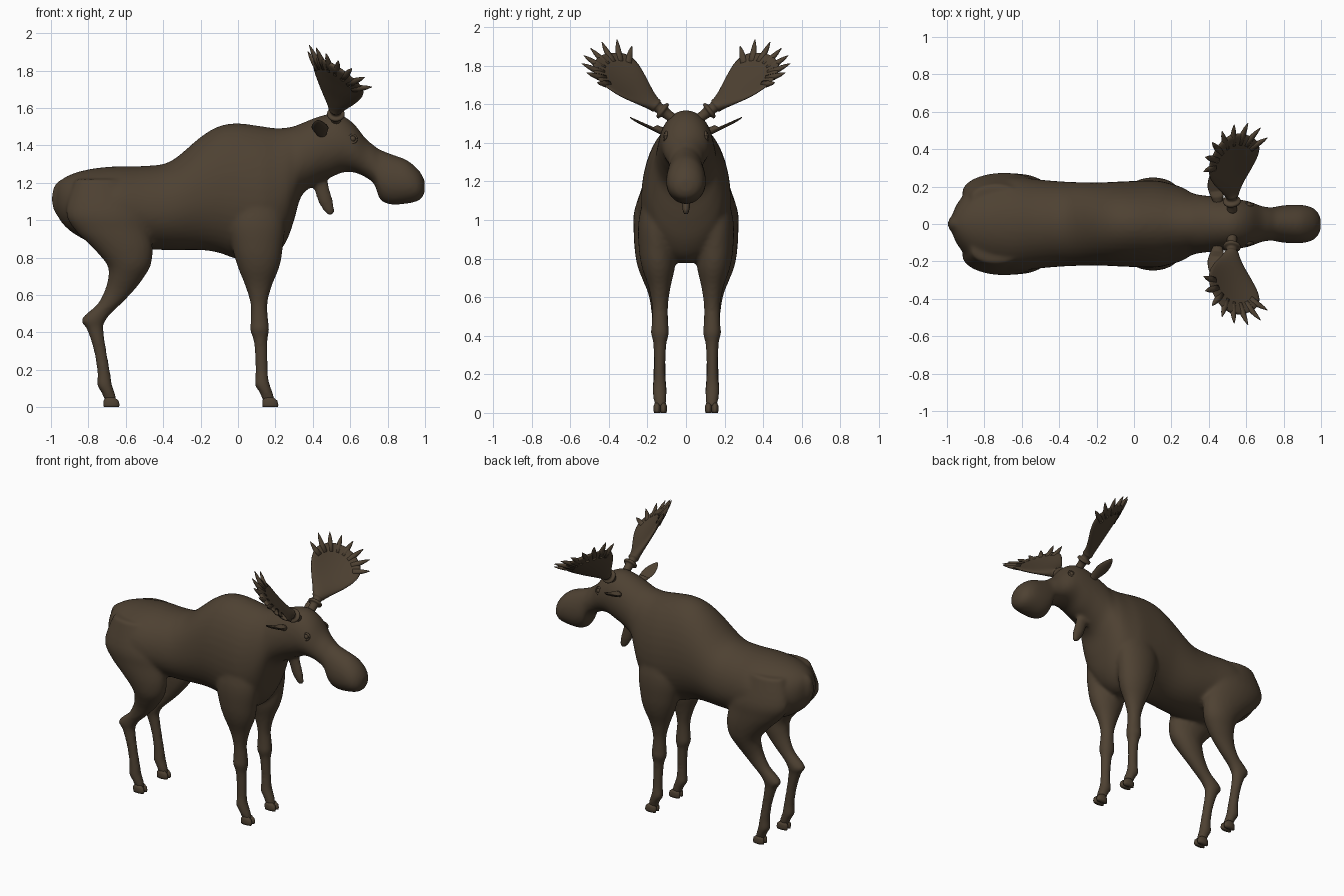
import bpy, bmesh, math
from mathutils import Vector

hide = bpy.data.materials.new("dark_brown_hide")
hide.diffuse_color = (0.076, 0.053, 0.032, 1)


def refine(rows, k=4):
    """Catmull-Rom interpolation between rows of numbers."""
    out, n = [], len(rows)
    for i in range(n - 1):
        p0, p1, p2, p3 = (rows[min(max(i + d, 0), n - 1)] for d in (-1, 0, 1, 2))
        for j in range(k):
            t = j / k
            out.append([0.5 * (2 * b + (c - a) * t + (2 * a - 5 * b + 4 * c - d) * t * t
                               + (3 * b - a - 3 * c + d) * t ** 3)
                        for a, b, c, d in zip(p0, p1, p2, p3)])
    return out + [list(rows[-1])]


def ring(c, a, b, low=None, n=24):
    """Ellipse of points; 'low' is the half axis used for the lower half."""
    pts = []
    for i in range(n):
        t = 2 * math.pi * i / n
        s = math.sin(t)
        pts.append(Vector(c) + Vector(a) * math.cos(t) + Vector(b if s > 0 or low is None else low) * s)
    return pts


def loft(bm, rings):
    vs = [[bm.verts.new(p) for p in r] for r in rings]
    n = len(vs[0])
    fs = [bm.faces.new((r[i], r[(i + 1) % n], q[(i + 1) % n], q[i]))
          for r, q in zip(vs, vs[1:]) for i in range(n)]
    fs += [bm.faces.new(vs[0][::-1]), bm.faces.new(vs[-1])]
    bmesh.ops.recalc_face_normals(bm, faces=fs)


def finish(bm, name, mirror=True):
    me = bpy.data.meshes.new(name)
    bm.to_mesh(me)
    bm.free()
    me.materials.append(hide)
    for p in me.polygons:
        p.use_smooth = True
    ob = bpy.data.objects.new(name, me)
    bpy.context.collection.objects.link(ob)
    if mirror:
        m = ob.modifiers.new("mirror", 'MIRROR')
        m.use_axis = (False, True, False)
        m.use_mirror_merge = False
    return ob


def ball(bm, c, r):
    """Ellipsoid with radii r."""
    rows = [math.pi * (i / 10 - 0.5) for i in range(11)]
    loft(bm, [ring((c[0], c[1], c[2] + r[2] * math.sin(t)),
                   (r[0] * max(math.cos(t), 0.02), 0, 0), (0, r[1] * max(math.cos(t), 0.02), 0), n=16)
              for t in rows])


# Trunk, neck and head: x, top, bottom, half width
trunk = [(-.975, 1.17, 1.05, .04), (-.945, 1.215, .99, .11), (-.88, 1.25, .93, .185),
         (-.78, 1.275, .88, .235), (-.65, 1.288, .86, .255), (-.5, 1.29, .845, .237),
         (-.36, 1.315, .84, .226), (-.2, 1.445, .84, .222), (-.1, 1.503, .825, .226),
         (0, 1.518, .79, .23), (.12, 1.503, .775, .232), (.2, 1.492, .81, .215),
         (.26, 1.495, .89, .195), (.30, 1.503, 1.0, .172), (.34, 1.518, 1.13, .158),
         (.42, 1.55, 1.195, .148), (.5, 1.57, 1.23, .14), (.56, 1.558, 1.255, .132),
         (.62, 1.515, 1.255, .12), (.68, 1.44, 1.23, .097), (.73, 1.397, 1.19, .09),
         (.76, 1.377, 1.11, .094), (.82, 1.353, 1.083, .102), (.9, 1.323, 1.088, .102),
         (.955, 1.28, 1.1, .088), (.985, 1.24, 1.12, .06), (.998, 1.21, 1.15, .03)]
body = bmesh.new()
rings = []
for x, top, bot, w in refine(trunk):
    zc = bot + 0.45 * (top - bot)
    rings.append(ring((x, 0, zc), (0, w, 0), (0, 0, top - zc), (0, 0, zc - bot), n=40))
loft(body, rings)

# Legs: z, x centre, x radius, y centre, y radius
front_leg = [(1.18, .1, .1, .14, .06), (1.0, .1, .15, .152, .094), (.85, .105, .135, .15, .095),
             (.75, .11, .112, .143, .085), (.65, .11, .072, .137, .057), (.55, .112, .045, .135, .042),
             (.46, .115, .048, .135, .044), (.41, .116, .052, .135, .047), (.36, .12, .038, .135, .035),
             (.25, .125, .033, .137, .03), (.17, .127, .034, .137, .032), (.12, .13, .041, .137, .038),
             (.08, .15, .036, .135, .035), (.035, .165, .034, .133, .03)]
hind_leg = [(1.22, -.74, .13, .14, .07), (1.05, -.71, .21, .168, .1), (.95, -.675, .2, .172, .1),
            (.85, -.615, .16, .172, .095), (.76, -.583, .117, .167, .085), (.69, -.6, .095, .155, .07),
            (.62, -.637, .078, .145, .052), (.55, -.69, .064, .14, .043), (.5, -.745, .066, .137, .042),
            (.46, -.775, .066, .135, .044), (.42, -.765, .045, .135, .036), (.3, -.737, .034, .137, .031),
            (.18, -.717, .035, .137, .033), (.12, -.714, .041, .137, .038),
            (.08, -.695, .036, .135, .035), (.035, -.68, .034, .133, .03)]
for leg in (front_leg, hind_leg):
    for side in (-1, 1):
        loft(body, [ring((x, side * y, z), (rx, 0, 0), (0, ry, 0)) for z, x, rx, y, ry in refine(leg)])

# Tail and throat bell
ball(body, (-.945, 0, 1.115), (.052, .05, .1))
bell = [(1.25, .42, .05, .028), (1.17, .447, .043, .026), (1.1, .468, .041, .025),
        (1.05, .487, .03, .02), (1.022, .496, .012, .01)]
loft(body, [ring((x, 0, z), (rx, 0, 0), (0, ry, 0)) for z, x, rx, ry in refine(bell)])

# Fuse everything into one smooth hide
ob = finish(body, "body", mirror=False)
rm = ob.modifiers.new("fuse", 'REMESH')
rm.mode, rm.voxel_size, rm.use_smooth_shade = 'VOXEL', 0.012, True
sm = ob.modifiers.new("soften", 'SMOOTH')
sm.factor, sm.iterations = 0.5, 8

# Split hooves
bm = bmesh.new()
for hx in (.172, -.677):
    for y in (.117, .15):
        loft(bm, [ring((hx + dx, y, z), (rx, 0, 0), (0, ry, 0), n=16)
                  for z, dx, rx, ry in ((0, 0, .04, .016), (.012, .001, .043, .018),
                                        (.035, -.002, .04, .018), (.052, -.006, .024, .012))])
finish(bm, "hooves")

# Antler: flat palm in its own plane, along U, across V, cupped against N
base = Vector((.53, .11, 1.57))
U = Vector((-.02, .8, .6)).normalized()
V = Vector((.80, .37, -.47)).normalized()
N = U.cross(V).normalized()


def palm_point(s, t, h=0.0):
    return base + U * s + V * t + N * (h + 0.012 - 1.1 * t * t)


palm = [(-.06, .026, .026), (-.01, .028, .028), (.0, .046, .044), (.014, .046, .044), (.022, .03, .028),
        (.04, .032, .028), (.05, .04, .034), (.07, .05, .03), (.12, .082, .026), (.18, .122, .022),
        (.25, .158, .02), (.31, .168, .018), (.36, .152, .017), (.40, .115, .015),
        (.43, .07, .013), (.442, .02, .008)]
bm = bmesh.new()
loft(bm, [[palm_point(s, w * math.cos(a), h * math.sin(a))
           for a in (2 * math.pi * i / 24 for i in range(24))] for s, w, h in refine(palm, 3)])
# Tines fan out round the palm edge
lengths = (.235, .262, .262, .258, .258, .262, .258, .24)
for i, reach in enumerate(lengths):
    a = math.radians(-68 + 130 * i / 7)
    d, side = (math.cos(a), math.sin(a)), V * math.cos(a) - U * math.sin(a)
    rows = []
    for f, r in ((0, .022), (.4, .018), (.75, .011), (1, .002)):
        q = .13 + (reach - .13) * f
        rows.append(ring(palm_point(.25 + q * d[0], q * d[1]), side * r, N * r * .85, n=10))
    loft(bm, rows)
finish(bm, "antlers")

# Ears: cupped leaves pointing outward
bm = bmesh.new()
E = Vector((-.02, .17, .075)).normalized()
W = Vector((1, .1, .04)).normalized()
T = E.cross(W).normalized()
ear = [(-.01, .022, .02), (.04, .036, .018), (.09, .045, .016), (.14, .034, .013), (.175, .015, .008),
       (.187, .004, .003)]
rows = []
for s, w, h in refine(ear):
    c = Vector((.448, .12, 1.46)) + E * s
    rows.append(ring(c, W * w, T * h, T * h * -.2 if s > .04 else None, n=20))
loft(bm, rows)
finish(bm, "ears")

# Eyes with raised lids, and nostrils
bm = bmesh.new()
ball(bm, (.613, .104, 1.435), (.017, .014, .017))
eye_c = Vector((.613, .107, 1.435))
lid = []
for i in range(21):
    a = 2 * math.pi * i / 20
    r = Vector((math.cos(a), -.15 * math.cos(a) - .2 * math.sin(a), math.sin(a)))
    lid.append(ring(eye_c + r * .021, r * .006, (0, .007, 0), n=8))
loft(bm, lid)
finish(bm, "eyes")
bm = bmesh.new()
ball(bm, (.955, .045, 1.235), (.014, .014, .014))
finish(bm, "nostrils")
